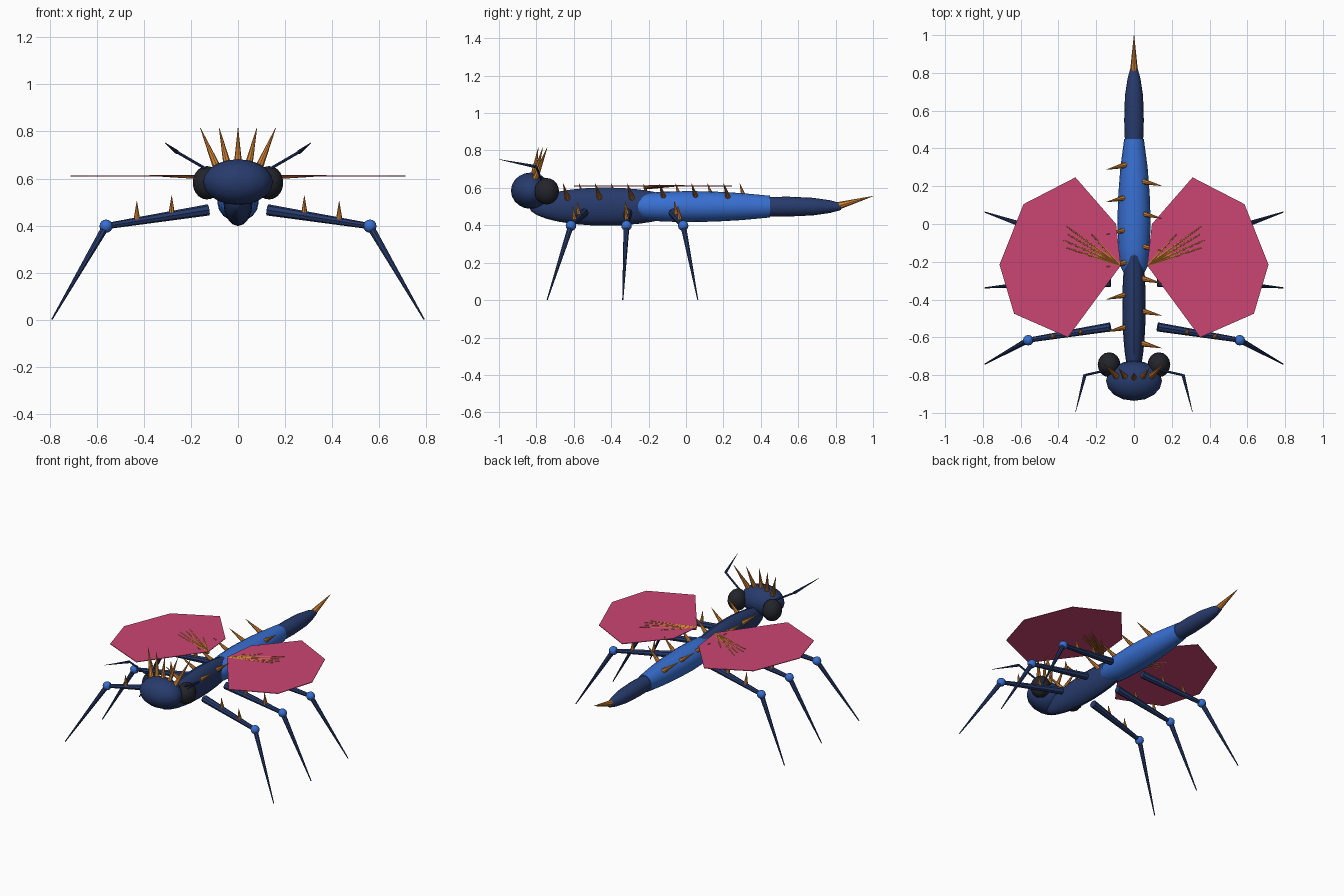
import bpy, bmesh, math
from mathutils import Vector, Matrix

if "Cube" in bpy.data.objects:
    bpy.data.objects.remove(bpy.data.objects["Cube"])


def material(name, rgb):
    m = bpy.data.materials.new(name)
    m.diffuse_color = (*rgb, 1)
    m.use_nodes = True
    m.node_tree.nodes["Principled BSDF"].inputs["Base Color"].default_value = m.diffuse_color
    return m


NAVY = material("navy shell", (0.020, 0.043, 0.150))
BLUE = material("bright blue", (0.040, 0.160, 0.640))
ORANGE = material("orange spike", (0.620, 0.220, 0.035))
PINK = material("pink wing", (0.600, 0.060, 0.170))
BLACK = material("eye black", (0.017, 0.018, 0.024))


def finish(name, bm, mat, smooth=False):
    bmesh.ops.recalc_face_normals(bm, faces=bm.faces)
    mesh = bpy.data.meshes.new(name)
    bm.to_mesh(mesh)
    bm.free()
    mesh.materials.append(mat)
    ob = bpy.data.objects.new(name, mesh)
    bpy.context.collection.objects.link(ob)
    if smooth:
        bpy.ops.object.select_all(action='DESELECT')
        ob.select_set(True)
        bpy.context.view_layer.objects.active = ob
        bpy.ops.object.shade_smooth_by_angle(angle=math.radians(35))
    return ob


def ball(name, centre, radii, mat, segs=16, rings=10):
    bm = bmesh.new()
    bmesh.ops.create_uvsphere(bm, u_segments=segs, v_segments=rings, radius=1)
    bm.transform(Matrix.Translation(centre) @ Matrix.Diagonal((*radii, 1)))
    return finish(name, bm, mat, True)


def cone(name, a, b, r1, r2, mat, segs=8):
    a, b = Vector(a), Vector(b)
    bm = bmesh.new()
    bmesh.ops.create_cone(bm, cap_ends=True, segments=segs, radius1=r1,
                          radius2=r2, depth=(b - a).length)
    turn = (b - a).to_track_quat('Z', 'Y').to_matrix().to_4x4()
    bm.transform(Matrix.Translation((a + b) / 2) @ turn)
    return finish(name, bm, mat, True)


def lathe(name, profile, mat, segs=16):
    """Closed tube along y; profile rows are y, centre z, half width, half height."""
    bm = bmesh.new()
    rings = []
    for y, z, w, h in profile:
        rings.append([bm.verts.new((w * math.cos(t), y, z + h * math.sin(t)))
                      for t in (2 * math.pi * i / segs for i in range(segs))])
    for p, q in zip(rings, rings[1:]):
        for i in range(segs):
            j = (i + 1) % segs
            bm.faces.new((p[i], p[j], q[j], q[i]))
    bm.faces.new(rings[0])
    bm.faces.new(rings[-1])
    return finish(name, bm, mat, True)


# Head and body sections
ball("head", (0, -0.83, 0.585), (0.148, 0.106, 0.097), NAVY)
thorax = [(-0.43 - 0.41 * math.cos(t), 0.5, 0.062 * math.sin(t), 0.102 * math.sin(t))
          for t in (math.pi * (i + 0.1) / 14.2 for i in range(15))]
lathe("thorax", thorax, NAVY)
lathe("abdomen", [(-0.28, 0.50, 0.045, 0.045), (-0.22, 0.50, 0.074, 0.072),
                  (-0.12, 0.50, 0.084, 0.080), (0.02, 0.50, 0.088, 0.083),
                  (0.16, 0.50, 0.083, 0.080), (0.30, 0.50, 0.072, 0.072),
                  (0.45, 0.50, 0.052, 0.058)], BLUE)
lathe("tail", [(0.43, 0.50, 0.048, 0.052), (0.55, 0.50, 0.052, 0.053),
               (0.68, 0.50, 0.048, 0.047), (0.77, 0.50, 0.034, 0.034),
               (0.83, 0.50, 0.018, 0.018)], NAVY)
cone("tail_sting", (0, 0.80, 0.50), (0, 1.0, 0.556), 0.022, 0.001, ORANGE)

# Crown of head spikes
for i in range(-2, 3):
    k = abs(i)
    cone("crown_spike", (0.045 * i, -0.815 + 0.004 * k, 0.665 - 0.008 * k),
         (0.08 * i, -0.79 + 0.024 * k, 0.815), 0.017, 0.001, ORANGE)

# Back spikes alternating left and right
for i in range(12):
    side = 1 if i % 2 == 0 else -1
    y = -0.645 + 0.0859 * i
    cone("back_spike", (side * 0.045, y + 0.012, 0.545),
         (side * 0.146, y - 0.012, 0.622), 0.016, 0.001, ORANGE)

# Wing outline and the tips of the vein spikes
WING = [(0.07, -0.22), (0.35, -0.60), (0.635, -0.475), (0.712, -0.215),
        (0.585, 0.105), (0.31, 0.247), (0.095, 0.0)]
VEINS = [(0.36, -0.01), (0.225, -0.055), (0.35, -0.055), (0.375, -0.085), (0.36, -0.125)]
# Leg rows: hip y, knee y, foot y
LEGS = [("front", -0.545, -0.615, -0.742), ("middle", -0.31, -0.318, -0.338),
        ("hind", -0.07, -0.015, 0.063)]

for s, label in ((1, "right"), (-1, "left")):
    ball(label + "_eye", (s * 0.132, -0.745, 0.582), (0.06, 0.066, 0.071), BLACK)

    # Antenna in two pieces
    elbow = (s * 0.26, -0.80, 0.713)
    cone(label + "_antenna_base", (s * 0.10, -0.765, 0.62), elbow, 0.006, 0.006, NAVY)
    cone(label + "_antenna_tip", elbow, (s * 0.31, -0.998, 0.752), 0.009, 0.001, NAVY)

    # Thin wing plate
    bm = bmesh.new()
    low = [bm.verts.new((s * x, y, 0.608)) for x, y in WING]
    high = [bm.verts.new((s * x, y, 0.612)) for x, y in WING]
    bm.faces.new(low)
    bm.faces.new(high)
    for i in range(len(WING)):
        j = (i + 1) % len(WING)
        bm.faces.new((low[i], low[j], high[j], high[i]))
    finish(label + "_wing", bm, PINK)

    for x, y in VEINS:
        cone(label + "_wing_vein", (s * 0.075, -0.218, 0.603), (s * x, y, 0.613),
             0.011, 0.002, ORANGE)

    # Legs with knee joints and thorn spikes
    for row, hip_y, knee_y, foot_y in LEGS:
        name = label + "_" + row
        hip = Vector((s * 0.125, hip_y, 0.467))
        knee = Vector((s * 0.56, knee_y, 0.398))
        cone(name + "_thigh", hip, knee, 0.024, 0.013, NAVY)
        ball(name + "_knee", knee, (0.028,) * 3, BLUE, 12, 8)
        cone(name + "_shin", knee, (s * 0.79, foot_y, 0.002), 0.016, 0.003, NAVY)
        for t in (0.36, 0.70):
            base = hip.lerp(knee, t)
            cone(name + "_thorn", base, base + Vector((0, -0.012, 0.085)),
                 0.015, 0.001, ORANGE)
